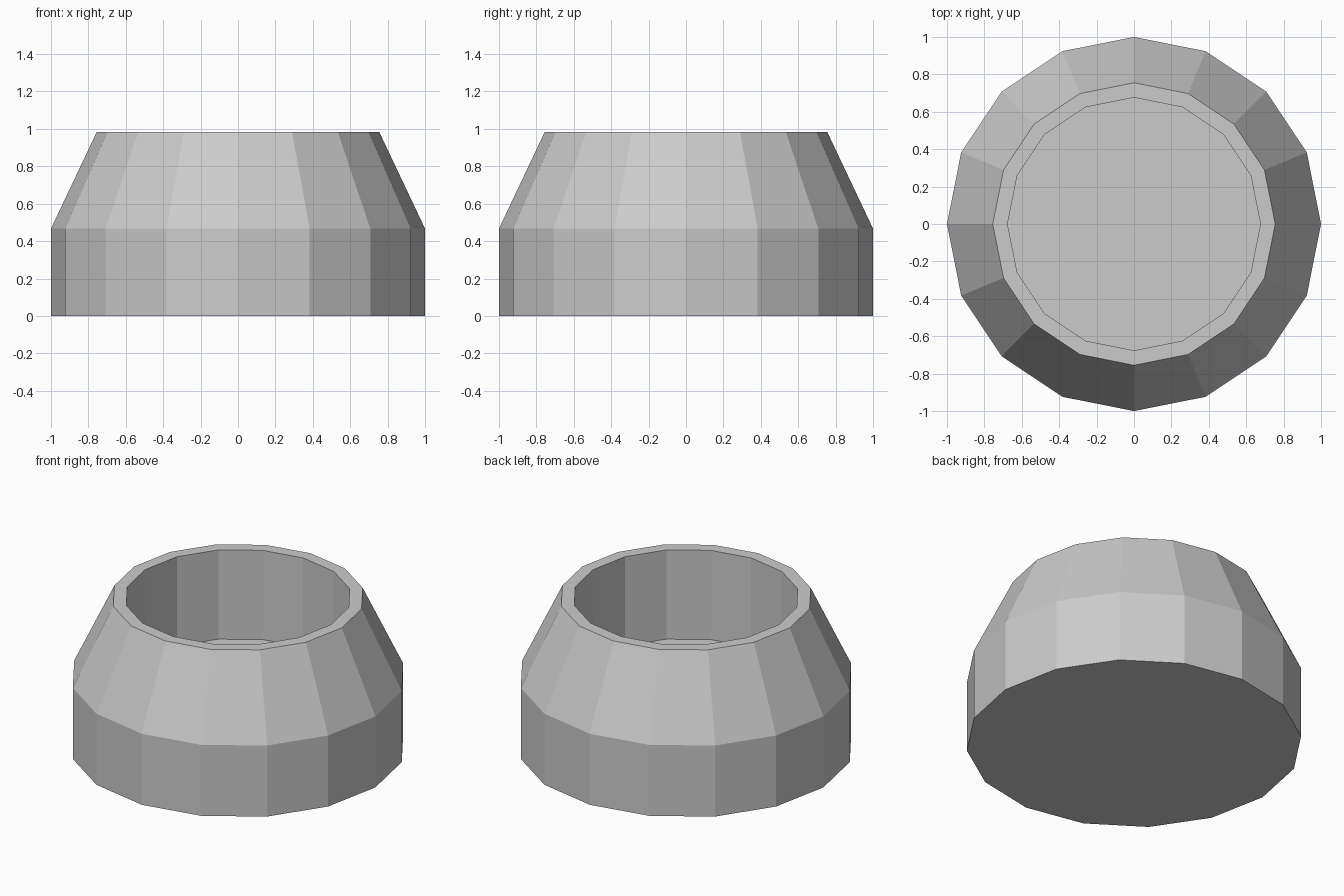
import bpy, bmesh
from math import cos, sin, pi

if "Cube" in bpy.data.objects:
    bpy.data.objects.remove(bpy.data.objects["Cube"])

SIDES = 16
# Profile (radius, height): outer wall, tapered shoulder, rim, recessed floor
PROFILE = [(1.0, 0.0), (1.0, 0.467), (0.755, 0.984), (0.676, 0.984), (0.676, 0.397)]

bm = bmesh.new()
rings = [[bm.verts.new((r * cos(2 * pi * i / SIDES), r * sin(2 * pi * i / SIDES), z))
          for i in range(SIDES)] for r, z in PROFILE]

# Walls between neighbouring rings
for low, high in zip(rings, rings[1:]):
    for i in range(SIDES):
        j = (i + 1) % SIDES
        bm.faces.new((low[i], low[j], high[j], high[i]))

# Base and cavity floor
bm.faces.new(rings[0][::-1])
bm.faces.new(rings[-1])

mesh = bpy.data.meshes.new("tapered_bowl")
bm.to_mesh(mesh)
bm.free()
bpy.context.collection.objects.link(bpy.data.objects.new("tapered_bowl", mesh))
